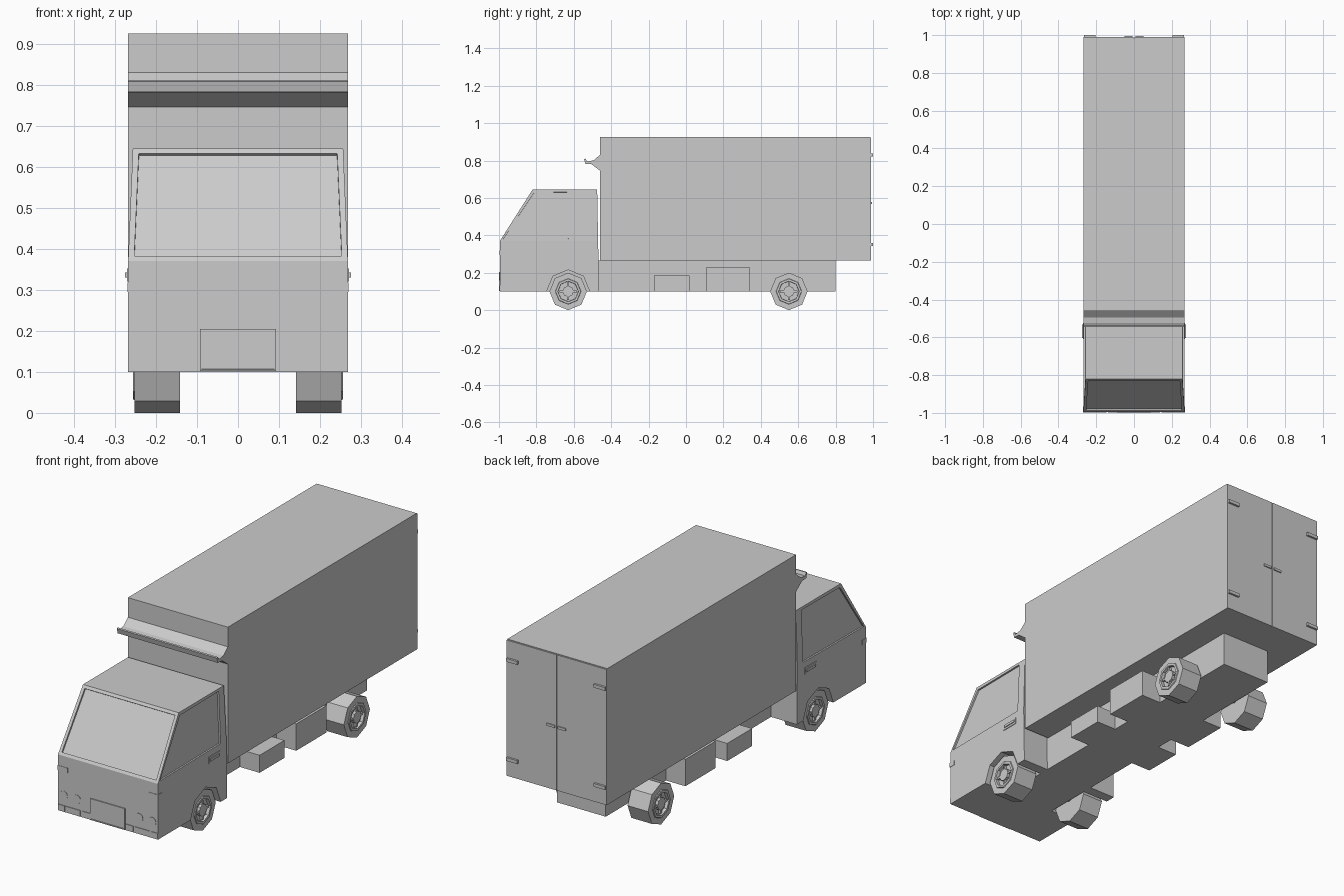
import bpy
import bmesh
from mathutils import Matrix, Vector

if "Cube" in bpy.data.objects:
    bpy.data.objects.remove(bpy.data.objects["Cube"])

GREY = (0.6, 0.6, 0.6, 1.0)
paint = bpy.data.materials.new("plain grey")
paint.use_nodes = True
paint.diffuse_color = GREY
paint.node_tree.nodes["Principled BSDF"].inputs["Base Color"].default_value = GREY


def finish(name, bm):
    bmesh.ops.recalc_face_normals(bm, faces=bm.faces)
    mesh = bpy.data.meshes.new(name)
    bm.to_mesh(mesh)
    bm.free()
    mesh.materials.append(paint)
    obj = bpy.data.objects.new(name, mesh)
    bpy.context.collection.objects.link(obj)
    return obj


def add_box(bm, x, y, z):
    """Box from (low, high) pairs."""
    size = Vector((x[1] - x[0], y[1] - y[0], z[1] - z[0]))
    mid = Vector((x[0] + x[1], y[0] + y[1], z[0] + z[1])) / 2
    bmesh.ops.create_cube(bm, size=1, matrix=Matrix.Translation(mid) @ Matrix.Diagonal(size).to_4x4())


def box(name, x, y, z):
    bm = bmesh.new()
    add_box(bm, x, y, z)
    return finish(name, bm)


def both(x, side):
    return sorted((x[0] * side, x[1] * side))


def add_disc(bm, centre, radius, depth, axis, sides):
    """Cylinder whose end cap points along axis."""
    turn = Vector(axis).to_track_quat('Z', 'Y').to_matrix().to_4x4()
    bmesh.ops.create_cone(bm, cap_ends=True, segments=sides, radius1=radius, radius2=radius,
                          depth=depth, matrix=Matrix.Translation(centre) @ turn)


def prism_mesh(profile, half):
    """Side profile of (y, z) points extruded across the width."""
    bm = bmesh.new()
    face = bm.faces.new([bm.verts.new((-half, y, z)) for y, z in profile])
    new = bmesh.ops.extrude_face_region(bm, geom=[face])["geom"]
    bmesh.ops.translate(bm, vec=(2 * half, 0, 0), verts=[v for v in new if isinstance(v, bmesh.types.BMVert)])
    # The starting face is kept by the extrusion and closes the far end
    bmesh.ops.recalc_face_normals(bm, faces=bm.faces)
    return bm


HALF = 0.268
FRONT = -0.995
BELT = 0.37
AXLES = {"front": -0.63, "rear": 0.55}
SIDES = {"left": 1, "right": -1}

# Cab shell: tapered above the belt line, with recessed glazing
bm = prism_mesh([(FRONT, 0.1), (FRONT, BELT), (-0.82, 0.645), (-0.475, 0.645), (-0.465, 0.1)], HALF)
bmesh.ops.bisect_plane(bm, geom=bm.verts[:] + bm.edges[:] + bm.faces[:], dist=0.0001,
                       plane_co=(0, 0, BELT), plane_no=(0, 0, 1))
for v in bm.verts:
    if v.co.z > 0.6:
        v.co.x *= 0.957
bm.normal_update()
screen = [f for f in bm.faces if f.normal.y < -0.5 and f.normal.z > 0.3]
side_windows = [f for f in bm.faces if abs(f.normal.x) > 0.9 and f.calc_center_median().z > 0.42]
bmesh.ops.inset_individual(bm, faces=screen, thickness=0.021)
bmesh.ops.inset_individual(bm, faces=side_windows, thickness=0.018)
for f in side_windows:
    for v in f.verts:
        if v.co.y > -0.6:
            v.co.y = -0.515
bmesh.ops.inset_individual(bm, faces=screen + side_windows, thickness=0.0005, depth=-0.008)
cab = finish("cab", bm)

# Wheel arches cut from the cab
bm = bmesh.new()
for side in SIDES.values():
    add_disc(bm, (side * 0.23, AXLES["front"], 0.1), 0.115, 0.2, (side, 0, 0), 8)
cutter = finish("arch_cutter", bm)
cutter.hide_render = True
cut = cab.modifiers.new("arches", 'BOOLEAN')
cut.operation = 'DIFFERENCE'
cut.solver = 'EXACT'
cut.object = cutter
bpy.context.view_layer.update()
carved = bpy.data.meshes.new_from_object(cab.evaluated_get(bpy.context.evaluated_depsgraph_get()))
cab.modifiers.clear()
cab.data = carved
bpy.data.objects.remove(cutter)

# Cargo body, chassis and front wind visor
box("cargo_box", (-HALF, HALF), (-0.46, 0.985), (0.265, 0.925))
box("chassis", (-0.13, 0.13), (-0.47, 0.8), (0.1, 0.266))
visor = [(-0.455, 0.834), (-0.495, 0.8), (-0.53, 0.795), (-0.537, 0.81), (-0.545, 0.808),
         (-0.538, 0.782), (-0.505, 0.78), (-0.455, 0.742)]
finish("wind_visor", prism_mesh(visor, HALF))

# Rear doors, latches and hinges
for label, s in SIDES.items():
    box(label + "_rear_door", both((0.002, HALF), s), (0.984, 0.99), (0.265, 0.922))
    box(label + "_door_latch", both((0.008, 0.05), s), (0.988, 0.995), (0.567, 0.579))
    bm = bmesh.new()
    for z in (0.35, 0.83):
        add_box(bm, both((0.205, 0.265), s), (0.988, 1.0), (z - 0.008, z + 0.008))
    finish(label + "_door_hinges", bm)

# Underfloor boxes, door handles, corner lamps, headlamps and bumper pads
for label, s in SIDES.items():
    box(label + "_battery_box", both((0.12, 0.235), s), (-0.17, 0.02), (0.1, 0.185))
    box(label + "_fuel_tank", both((0.12, 0.235), s), (0.11, 0.34), (0.1, 0.23))
    bm = bmesh.new()
    add_box(bm, both((0.26, 0.271), s), (-0.61, -0.525), (0.32, 0.352))
    add_box(bm, both((0.26, 0.275), s), (-0.603, -0.532), (0.33, 0.342))
    finish(label + "_door_handle", bm)
    box(label + "_corner_lamp", both((0.215, 0.27), s), (FRONT - 0.002, -0.965), (0.295, 0.318))
    bm = bmesh.new()
    for x in (0.167, 0.237):
        add_disc(bm, (s * x, FRONT, 0.18), 0.021, 0.004, (0, -1, 0), 20)
    finish(label + "_headlamps", bm)
    bm = bmesh.new()
    for x in ((0.095, 0.137), (0.147, 0.226), (0.23, 0.267)):
        add_box(bm, both(x, s), (FRONT - 0.003, FRONT + 0.01), (0.105, 0.131))
    finish(label + "_bumper_pads", bm)

# Front grille panel with a raised rim
bm = bmesh.new()
add_box(bm, (-0.093, 0.093), (-1.0, FRONT + 0.01), (0.102, 0.205))
bm.normal_update()
panel = [f for f in bm.faces if f.normal.y < -0.9]
bmesh.ops.inset_individual(bm, faces=panel, thickness=0.006)
bmesh.ops.inset_individual(bm, faces=panel, thickness=0.0005, depth=-0.003)
finish("grille_panel", bm)

# Octagonal wheels with a dished rim, hub and four spokes
for place, y in AXLES.items():
    for label, s in SIDES.items():
        centre = Vector((s * 0.197, y, 0.1))
        bm = bmesh.new()
        add_disc(bm, centre, 0.1, 0.11, (s, 0, 0), 8)
        bm.normal_update()
        cap = [f for f in bm.faces if f.normal.x * s > 0.9]
        bmesh.ops.inset_individual(bm, faces=cap, thickness=0.031)
        bmesh.ops.inset_individual(bm, faces=cap, thickness=0.002, depth=0.004)
        bmesh.ops.inset_individual(bm, faces=cap, thickness=0.012)
        bmesh.ops.inset_individual(bm, faces=cap, thickness=0.001, depth=-0.015)
        finish(place + "_" + label + "_wheel", bm)
        bm = bmesh.new()
        add_disc(bm, centre + Vector((s * 0.05, 0, 0)), 0.03, 0.014, (s, 0, 0), 8)
        x = both((0.238, 0.252), s)
        add_box(bm, x, (y - 0.047, y + 0.047), (0.095, 0.105))
        add_box(bm, x, (y - 0.005, y + 0.005), (0.053, 0.147))
        finish(place + "_" + label + "_hub", bm)
    bm = bmesh.new()
    add_disc(bm, (0, y, 0.125), 0.02, 0.3, (1, 0, 0), 8)
    finish(place + "_axle", bm)
